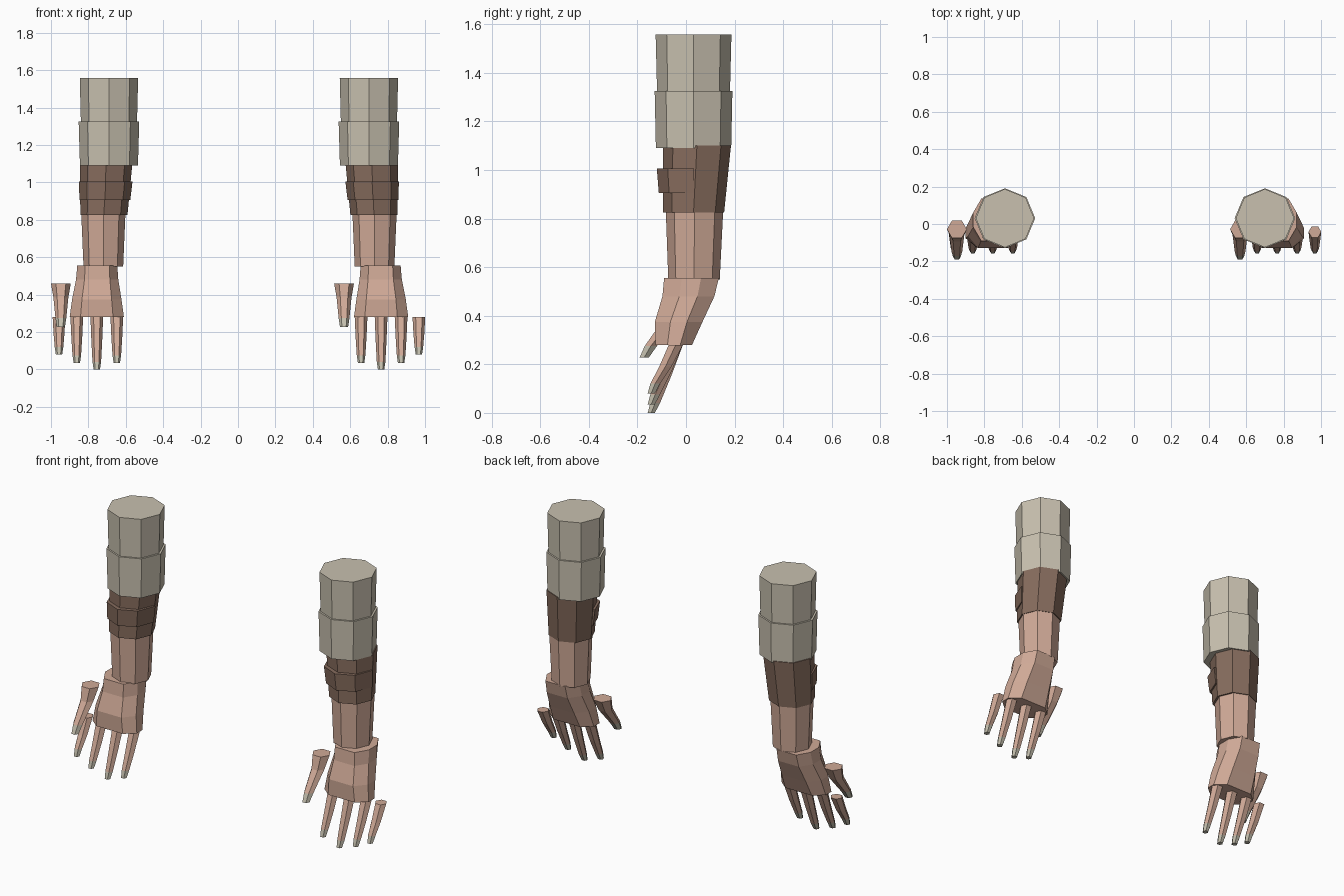
import bpy, bmesh
from math import cos, sin, pi

cube = bpy.data.objects.get("Cube")
if cube:
    bpy.data.objects.remove(cube, do_unlink=True)


def material(name, rgb):
    m = bpy.data.materials.new(name)
    m.use_nodes = True
    m.diffuse_color = (*rgb, 1)
    m.node_tree.nodes["Principled BSDF"].inputs["Base Color"].default_value = (*rgb, 1)
    return m


CLOTH = material("sleeve_cloth", (0.58, 0.53, 0.43))
LEATHER = material("brown_leather", (0.24, 0.15, 0.11))
SKIN = material("skin", (0.63, 0.40, 0.31))
NAIL = material("nail", (0.55, 0.52, 0.42))


def polygon(n, sweep=2 * pi):
    """Unit section with a corner on the x axis."""
    return [(cos(sweep * i / n), sin(sweep * i / n)) for i in range(n)]


OCTAGON = polygon(8)
HEXAGON = polygon(6)
FRONT_HALF = [(cos(pi + pi * i / 4), sin(pi + pi * i / 4)) for i in range(5)]
HAND = [(x * s, y * t) for x, y, s, t in (
    (1, .35, 1, 1), (.6, 1, 1, 1), (.6, 1, -1, 1), (1, .35, -1, 1),
    (1, .35, -1, -1), (.6, 1, -1, -1), (.6, 1, 1, -1), (1, .35, 1, -1))]


def loft(name, section, rings, mats, place):
    """Join rings (z, centre x, radius x, centre y, radius y) from top down.
    With two materials, the last segment and its cap get the second."""
    bm = bmesh.new()
    loops = [[bm.verts.new((place(cx + px * rx), cy + py * ry, z)) for px, py in section]
             for z, cx, rx, cy, ry in rings]
    bm.faces.new(loops[0])
    n = len(section)
    for k, (a, b) in enumerate(zip(loops, loops[1:])):
        for i in range(n):
            j = (i + 1) % n
            f = bm.faces.new((a[i], b[i], b[j], a[j]))
            f.material_index = int(len(mats) > 1 and k == len(loops) - 2)
    bm.faces.new(loops[-1][::-1]).material_index = len(mats) - 1
    bmesh.ops.recalc_face_normals(bm, faces=bm.faces)
    mesh = bpy.data.meshes.new(name)
    bm.to_mesh(mesh)
    bm.free()
    for m in mats:
        mesh.materials.append(m)
    bpy.context.collection.objects.link(bpy.data.objects.new(name, mesh))


def digit(name, path, cx, place):
    """Finger along (z, y, radius) points, tipped with a nail."""
    loft(name, HEXAGON, [(z, cx, r, y, r) for z, y, r in path], [SKIN, NAIL], place)


for side, sign in (("left", 1), ("right", -1)):
    mirror = lambda x, s=sign: s * x + 0.005

    # Two-tier sleeve
    loft(side + "_upper_sleeve", OCTAGON,
         [(1.557, .695, .156, .031, .156), (1.32, .695, .150, .031, .150)], [CLOTH], mirror)
    loft(side + "_lower_sleeve", OCTAGON,
         [(1.325, .695, .162, .031, .160), (1.09, .695, .155, .031, .155)], [CLOTH], mirror)

    # Bracer with a raised band over its front half
    loft(side + "_bracer", OCTAGON,
         [(1.10, .71, .140, .045, .140), (.825, .722, .126, .031, .126)], [LEATHER], mirror)
    loft(side + "_bracer_band", FRONT_HALF,
         [(1.005, .712, .143, .033, .153), (.905, .717, .136, .033, .145)], [LEATHER], mirror)

    # Forearm and palm
    loft(side + "_forearm", OCTAGON,
         [(.83, .725, .118, .035, .118), (.55, .725, .106, .033, .106)], [SKIN], mirror)
    loft(side + "_palm", HAND,
         [(.555, .7575, .107, .0225, .1125), (.48, .758, .113, .010, .107),
          (.375, .76, .132, -.030, .098), (.28, .76, .145, -.050, .075)], [SKIN], mirror)

    # Fingers reach different depths but share one shape
    for finger, cx, tip in (("index", .653, .035), ("middle", .76, 0),
                            ("ring", .867, .035), ("little", .962, .08)):
        drop = .28 - tip
        path = [(.28, -.042, .034), (tip + drop * .55, -.085, .029),
                (tip + .04, -.127, .023), (tip, -.143, .017)]
        digit(f"{side}_{finger}_finger", path, cx, mirror)

    # Thumb, set on the same side of both hands
    thumb_x = .567 if sign > 0 else -.947
    digit(side + "_thumb",
          [(.46, -.028, .053), (.385, -.058, .040), (.275, -.145, .029), (.228, -.172, .022)],
          thumb_x, lambda x: x)
